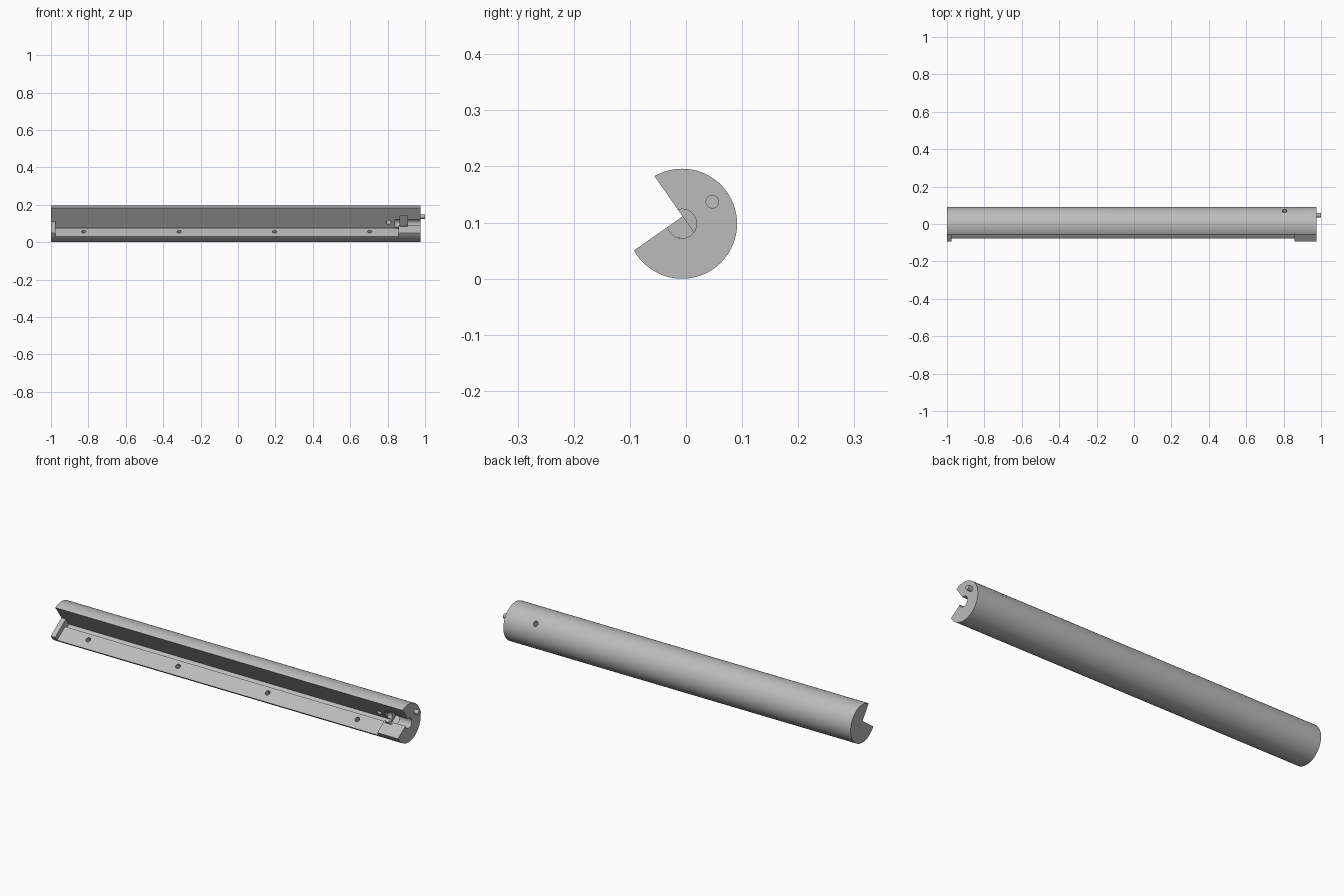
import bpy, bmesh, math
from mathutils import Vector

if "Cube" in bpy.data.objects:
    bpy.data.objects.remove(bpy.data.objects["Cube"])

grey = bpy.data.materials.new("light grey")
grey.use_nodes = True
grey.diffuse_color = (0.5, 0.5, 0.5, 1)
grey.node_tree.nodes["Principled BSDF"].inputs["Base Color"].default_value = (0.5, 0.5, 0.5, 1)

# Notch frame: apex line, outward floor direction and outward wall direction
X = Vector((1, 0, 0))
tilt = math.radians(35)
OUT = Vector((0, -math.cos(tilt), -math.sin(tilt)))
UP = Vector((0, -math.sin(tilt), math.cos(tilt)))
APEX = Vector((0, -0.006, 0.111))
AXIS = Vector((0, -0.007, 0.098))


def notch(x, out, up):
    return APEX + X * x + OUT * out + UP * up


def extrude(name, points, vec):
    """Solid made by sweeping a polygon along a vector."""
    bm = bmesh.new()
    face = bm.faces.new([bm.verts.new(p) for p in points])
    top = bmesh.ops.extrude_face_region(bm, geom=[face])["geom"]
    bmesh.ops.translate(bm, vec=vec, verts=[v for v in top if isinstance(v, bmesh.types.BMVert)])
    bmesh.ops.recalc_face_normals(bm, faces=bm.faces)
    mesh = bpy.data.meshes.new(name)
    bm.to_mesh(mesh)
    bm.free()
    mesh.materials.append(grey)
    obj = bpy.data.objects.new(name, mesh)
    bpy.context.collection.objects.link(obj)
    return obj


def rod(name, start, vec, radius, sides=32):
    """Round solid from a start point along a vector."""
    a = vec.orthogonal().normalized()
    b = vec.normalized().cross(a)
    angles = [2 * math.pi * i / sides for i in range(sides)]
    return extrude(name, [start + (a * math.cos(t) + b * math.sin(t)) * radius for t in angles], vec)


def profile(name, x0, x1, pairs):
    return extrude(name, [notch(x0, *p) for p in pairs], X * (x1 - x0))


def select(obj):
    bpy.ops.object.select_all(action="DESELECT")
    obj.select_set(True)
    bpy.context.view_layer.objects.active = obj


def cut(obj, cutter):
    cutter.hide_render = True
    mod = obj.modifiers.new("cut", "BOOLEAN")
    mod.operation = "DIFFERENCE"
    mod.solver = "EXACT"
    mod.object = cutter
    select(obj)
    bpy.ops.object.modifier_apply(modifier=mod.name)
    bpy.data.objects.remove(cutter)


# Round bar
body = rod("round_body", AXIS - X, X * 1.975, 0.098, 96)

# Quarter notch along the whole bar
cut(body, profile("notch_cutter", -1.1, 1.1, [(0, 0), (0.25, 0), (0.25, 0.25), (0, 0.25)]))

# Sunken floor between the ends, with a groove at the foot of the wall
cut(body, profile("floor_cutter", -0.975, 0.857,
                  [(0, -0.044), (0.026, -0.044), (0.026, -0.026),
                   (0.25, -0.026), (0.25, 0.25), (0, 0.25)]))

# Bore and square pocket in the right-hand end block
cut(body, rod("bore_cutter", AXIS + X * 0.84, X * 0.2, 0.026))
cut(body, profile("pocket_cutter", 0.865, 0.905,
                  [(-0.03, -0.05), (0.045, -0.05), (0.045, 0.035), (-0.03, 0.035)]))

# Blind screw holes in the floor
for i in range(4):
    cut(body, rod("screw_hole_cutter", notch(-0.825 + 0.51 * i, 0.057, 0.02), UP * -0.075, 0.012, 24))

# Cable hole through the back
cut(body, rod("cable_hole_cutter", notch(0.805, 0.02, -0.006), OUT * -0.2, 0.013, 24))

# Locating pin on the end
pin = rod("end_pin", Vector((0.94, 0.047, 0.137)), X * 0.06, 0.012)

for obj in (body, pin):
    select(obj)
    bpy.ops.object.shade_smooth_by_angle(angle=math.radians(30))
